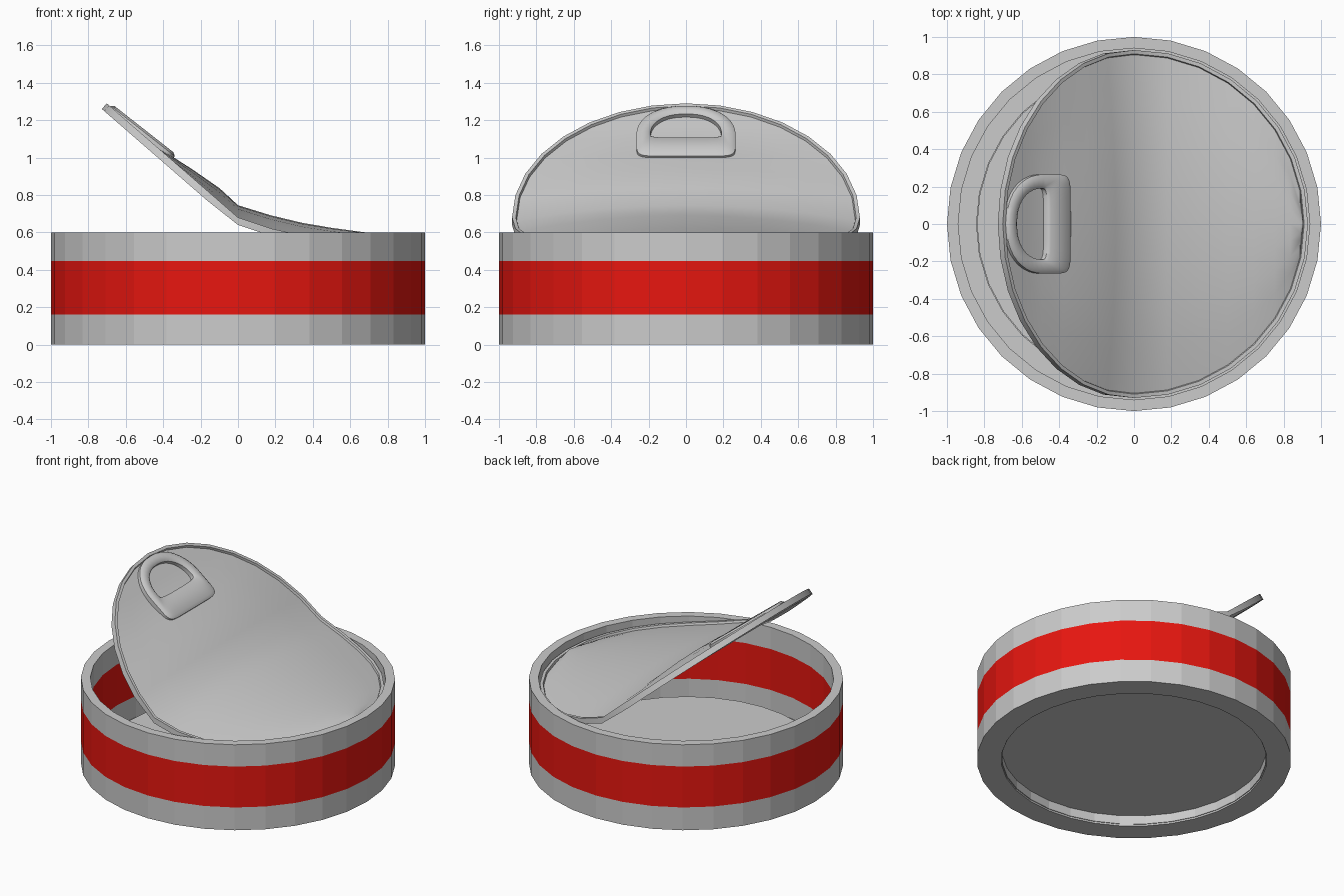
import bpy, bmesh
from math import pi, sin, cos, radians

if "Cube" in bpy.data.objects:
    bpy.data.objects.remove(bpy.data.objects["Cube"])

SIDES = 32
TILT = radians(41)


def finish(name, bm, smooth=None, mat=None):
    bmesh.ops.remove_doubles(bm, verts=bm.verts, dist=1e-4)
    mesh = bpy.data.meshes.new(name)
    bm.to_mesh(mesh)
    bm.free()
    ob = bpy.data.objects.new(name, mesh)
    bpy.context.collection.objects.link(ob)
    if smooth:
        mesh.shade_smooth()
        mesh.set_sharp_from_angle(angle=smooth)
    if mat:
        mesh.materials.append(mat)
    return ob


def bridge(bm, a, b):
    n = len(a)
    for i in range(n):
        j = (i + 1) % n
        bm.faces.new((a[i], a[j], b[j], b[i]))


def lathe(bm, profile, cap=False):
    loops = [[bm.verts.new((r * cos(2 * pi * i / SIDES), r * sin(2 * pi * i / SIDES), z))
              for i in range(SIDES)] for r, z in profile]
    for a, b in zip(loops, loops[1:]):
        bridge(bm, a, b)
    if cap:
        bm.faces.new(loops[-1])


# Lower can: outer wall and recessed base, plus inner wall and raised floor
bm = bmesh.new()
lathe(bm, [(1, 0.16), (1, 0), (0.845, 0), (0.845, 0.072)], cap=True)
lathe(bm, [(0.94, 0.16), (0.94, 0.012), (0.84, 0.012), (0.84, 0.082)], cap=True)
finish("can_base", bm)

# Upper can rim
bm = bmesh.new()
lathe(bm, [(1, 0.447), (1, 0.6), (0.94, 0.6), (0.94, 0.447)])
finish("can_rim", bm)

# Red band, outside and inside
red = bpy.data.materials.new("red_paint")
red.diffuse_color = (0.8, 0.008, 0.005, 1)
red.use_nodes = True
red.node_tree.nodes["Principled BSDF"].inputs["Base Color"].default_value = red.diffuse_color
bm = bmesh.new()
lathe(bm, [(1, 0.16), (1, 0.447)])
lathe(bm, [(0.94, 0.447), (0.94, 0.16)])
finish("red_band", bm, mat=red)

# Bend of the lid: left half folded up, right half easing down into the can
EASE = [(0, 0.68), (0.18, 0.62), (0.36, 0.58), (0.55, 0.56), (0.95, 0.553)]


def bend(u, v, h):
    if u < -1e-6:
        return (u * cos(TILT) + h * sin(TILT), v, 0.68 - u * sin(TILT) + h * cos(TILT))
    u = max(u, 0)
    for (x0, z0), (x1, z1) in zip(EASE, EASE[1:]):
        if u <= x1:
            return (u, v, z0 + (z1 - z0) * (u - x0) / (x1 - x0) + h)


def lid_panel(bm, r, h):
    cols = []
    for k in range(SIDES // 2 + 1):
        a = 2 * pi * k / SIDES
        u = r * cos(a)
        swell = 0.085 * max(0, 1 - ((u - 0.2) / 0.85) ** 2)
        cols.append([bm.verts.new(bend(u, r * sin(a) * t / 4, h + swell * (1 - (t / 4) ** 2)))
                     for t in range(-4, 5)])
    for a, b in zip(cols, cols[1:]):
        for i in range(8):
            bm.faces.new((a[i], a[i + 1], b[i + 1], b[i]))


# Lid: raised edge around a bulging panel
bm = bmesh.new()
loops = [[bm.verts.new(bend(r * cos(2 * pi * i / SIDES), r * sin(2 * pi * i / SIDES), h))
          for i in range(SIDES)]
         for r, h in [(0.93, -0.04), (0.93, 0), (0.91, 0), (0.905, -0.015)]]
for a, b in zip(loops, loops[1:]):
    bridge(bm, a, b)
lid_panel(bm, 0.905, -0.015)
lid_panel(bm, 0.93, -0.04)
bmesh.ops.remove_doubles(bm, verts=bm.verts, dist=1e-4)
bmesh.ops.recalc_face_normals(bm, faces=bm.faces)
finish("lid", bm, smooth=radians(35))


# Pull tab: D-shaped ring with a rounded end towards the lid tip
def d_loop(bm, low, mid, high, w, p, h, n=40):
    pts = []
    for i in range(n):
        c, s = cos(2 * pi * i / n), sin(2 * pi * i / n)
        q = 0.85 if c >= 0 else p
        u = mid + ((high - mid) * c if c >= 0 else -(mid - low) * abs(c) ** p)
        v = w * abs(s) ** q * (1 if s >= 0 else -1)
        lift = h + (0.05 * (0.9 - u) if h > 0 else 0)
        pts.append(bm.verts.new(bend(-u, v, lift)))
    return pts


bm = bmesh.new()
tab = [d_loop(bm, 0.47, 0.66, 0.905, 0.265, 0.25, -0.03),
       d_loop(bm, 0.47, 0.66, 0.905, 0.265, 0.25, 0.004),
       d_loop(bm, 0.49, 0.66, 0.89, 0.247, 0.25, 0.016),
       d_loop(bm, 0.615, 0.67, 0.85, 0.205, 0.45, 0.016),
       d_loop(bm, 0.63, 0.67, 0.835, 0.19, 0.45, 0.004),
       d_loop(bm, 0.63, 0.67, 0.835, 0.19, 0.45, -0.03)]
for a, b in zip(tab, tab[1:] + tab[:1]):
    bridge(bm, a, b)
bmesh.ops.recalc_face_normals(bm, faces=bm.faces)
finish("pull_tab", bm, smooth=radians(50))
